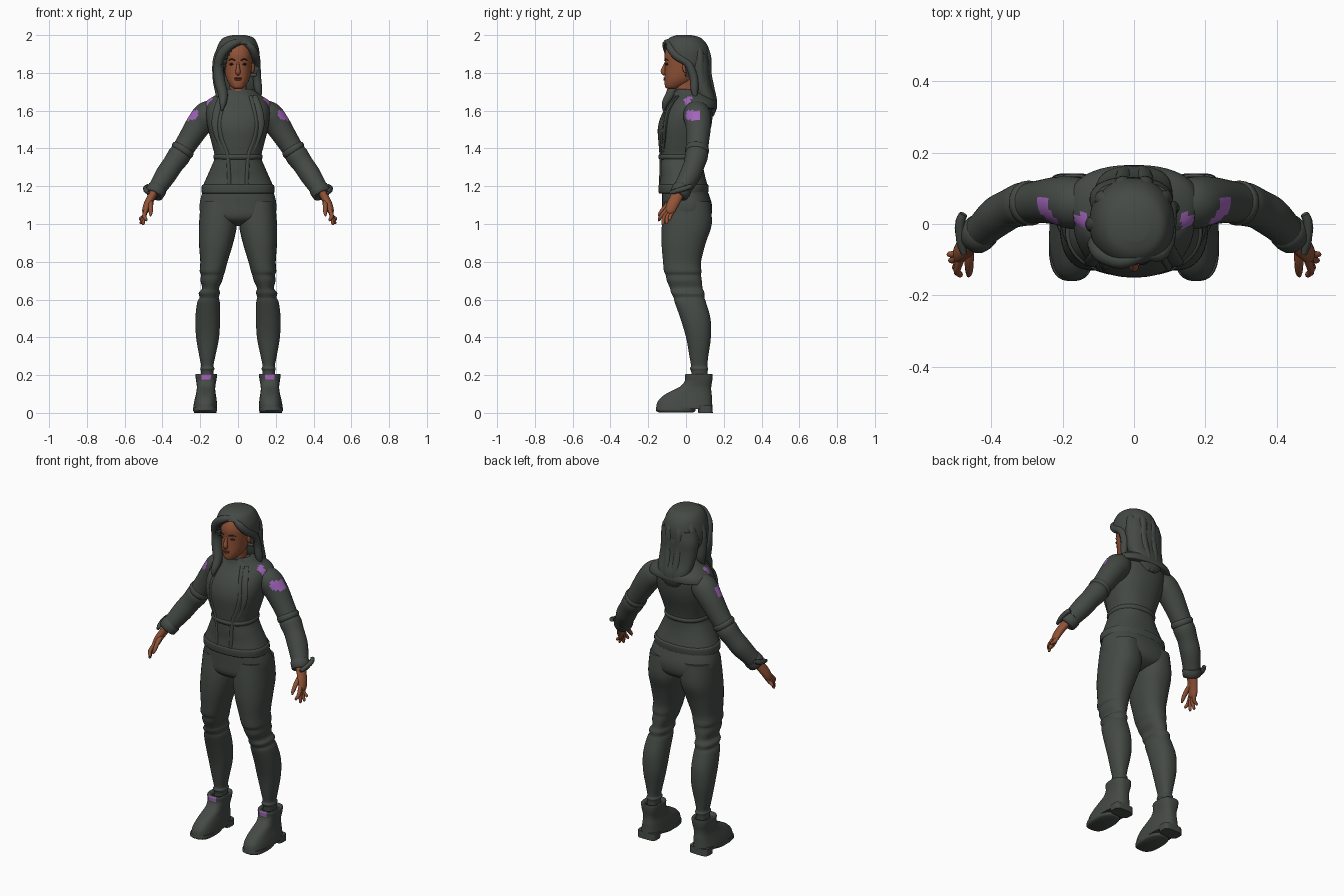
import bpy, bmesh, math
from mathutils import Vector


def material(name, rgb):
    m = bpy.data.materials.new(name)
    m.diffuse_color = (*rgb, 1)
    return m


CLOTH = material("dark_green_grey", (0.058, 0.068, 0.060))
SKIN = material("brown_skin", (0.28, 0.085, 0.038))
LIP = material("dark_lip", (0.20, 0.05, 0.03))
EYE = material("dark_eye", (0.03, 0.018, 0.014))
PURPLE = material("purple_patch", (0.36, 0.13, 0.50))


def spline(rows, k):
    """Catmull-Rom interpolation through rows of numbers."""
    out = []
    for i in range(len(rows) - 1):
        a, b, c, d = rows[max(i - 1, 0)], rows[i], rows[i + 1], rows[min(i + 2, len(rows) - 1)]
        for j in range(k):
            t = j / k
            out.append([q + 0.5 * t * (r - p + t * (2 * p - 5 * q + 4 * r - s + t * (3 * (q - r) + s - p)))
                        for p, q, r, s in zip(a, b, c, d)])
    return out + [list(rows[-1])]


def loft(name, loops, mat, rule=None, angle=50):
    """Skin closed loops; faces whose centre meets the rule turn purple."""
    bm = bmesh.new()
    rings = [[bm.verts.new(co) for co in loop] for loop in loops]
    n = len(rings[0])
    for a, b in zip(rings, rings[1:]):
        for i in range(n):
            bm.faces.new((a[i], a[(i + 1) % n], b[(i + 1) % n], b[i]))
    bm.faces.new(rings[0])
    bm.faces.new(rings[-1])
    bmesh.ops.recalc_face_normals(bm, faces=bm.faces)
    for f in bm.faces:
        f.smooth = True
        if rule and rule(f.calc_center_median()):
            f.material_index = 1
    me = bpy.data.meshes.new(name)
    bm.to_mesh(me)
    bm.free()
    me.set_sharp_from_angle(angle=math.radians(angle))
    me.materials.append(mat)
    me.materials.append(PURPLE)
    ob = bpy.data.objects.new(name, me)
    bpy.context.collection.objects.link(ob)
    return ob


def stack(name, rows, mat, s=1, p=2.3, n=32, k=4, rule=None, shape=None):
    """Loft of level sections: (z, x0, x1, y0, y1)."""
    loops = []
    for z, x0, x1, y0, y1 in spline(rows, k):
        loop = []
        for i in range(n):
            a = 2 * math.pi * (i + 0.5) / n
            c, d = math.cos(a), math.sin(a)
            co = Vector((s * ((x0 + x1) / 2 + (x1 - x0) / 2 * math.copysign(abs(c) ** (2 / p), c)),
                         (y0 + y1) / 2 + (y1 - y0) / 2 * math.copysign(abs(d) ** (2 / p), d), z))
            loop.append(shape(co) if shape else co)
        loops.append(loop)
    return loft(name, loops, mat, rule)


def even(rows):
    """Sections symmetric in x: (z, half width, y0, y1)."""
    return [(z, -w, w, a, b) for z, w, a, b in rows]


def tube(name, pts, mat, s=1, flat=1, n=12, k=4, rule=None):
    """Loft along a path of (x, y, z, radius)."""
    pts = spline(pts, k)
    loops = []
    for i, (x, y, z, r) in enumerate(pts):
        t = (Vector(pts[min(i + 1, len(pts) - 1)][:3]) - Vector(pts[max(i - 1, 0)][:3])).normalized()
        u = t.cross(Vector((0, 1, 0.01))).normalized()
        v = u.cross(t)
        loop = []
        for j in range(n):
            a = 2 * math.pi * j / n
            co = Vector((x, y, z)) + r * (u * math.cos(a) + v * flat * math.sin(a))
            co.x *= s
            loop.append(co)
        loops.append(loop)
    return loft(name, loops, mat, rule)


def ball(name, loc, size, mat):
    bpy.ops.mesh.primitive_uv_sphere_add(segments=16, ring_count=10, radius=1, location=loc)
    ob = bpy.context.object
    ob.name, ob.scale = name, size
    ob.data.materials.append(mat)
    ob.data.shade_smooth()


# Jacket body, hem band, collar and trouser seat
jacket = [(1.17, .186, -.138, .112), (1.2, .186, -.142, .115), (1.25, .165, -.138, .102), (1.3, .143, -.14, .092),
          (1.355, .124, -.14, .09), (1.42, .138, -.145, .105), (1.5, .158, -.15, .13), (1.56, .168, -.137, .14),
          (1.61, .168, -.112, .14), (1.65, .15, -.085, .125), (1.68, .10, -.068, .09), (1.705, .06, -.062, .06)]
stack("jacket_body", even(jacket), CLOTH, n=48)
stack("jacket_hem", even([(1.163, .186, -.137, .111), (1.165, .192, -.144, .117), (1.19, .193, -.147, .12),
                          (1.205, .19, -.146, .119), (1.21, .182, -.14, .112)]), CLOTH, n=48)
stack("waist_seam", even([(1.34, .122, -.138, .088), (1.35, .13, -.146, .096), (1.362, .13, -.146, .096),
                          (1.372, .122, -.138, .088)]), CLOTH, n=48, k=2)
stack("collar", even([(1.61, .17, -.04, .15), (1.615, .185, -.05, .165), (1.65, .168, -.055, .158),
                      (1.685, .115, -.055, .12), (1.715, .075, -.052, .08), (1.70, .06, -.045, .06)]),
      CLOTH, n=48, k=6, rule=lambda c: .133 < abs(c.x) < .168 and -.015 < c.y < .03)
stack("trouser_seat", even([(1.25, .15, -.11, .09), (1.18, .185, -.125, .113), (1.1, .204, -.127, .138),
                            (1.04, .19, -.125, .132), (1.01, .12, -.10, .10), (.99, .05, -.05, .05)]), CLOTH, n=40)


def chest_y(x, z):
    """Front surface of the jacket at x, z."""
    for (z0, *a), (z1, *b) in zip(jacket, jacket[1:]):
        if z0 <= z <= z1:
            w, f, r = [p + (q - p) * (z - z0) / (z1 - z0) for p, q in zip(a, b)]
            return (f + r) / 2 + (f - r) / 2 * (1 - min(abs(x) / w, 1) ** 2.3) ** (1 / 2.3)


leg = [(1.12, .01, .197, -.115, .128), (1.0, .005, .207, -.128, .137), (.9, .025, .207, -.13, .105),
       (.8, .055, .20, -.122, .08), (.75, .068, .203, -.117, .082), (.73, .075, .196, -.108, .08),
       (.70, .083, .199, -.102, .084), (.66, .10, .19, -.085, .088), (.635, .095, .208, -.079, .098),
       (.61, .102, .204, -.066, .098), (.585, .096, .216, -.06, .106), (.5, .095, .226, -.03, .13),
       (.4, .10, .222, 0, .132), (.3, .12, .205, .018, .118), (.25, .13, .195, .026, .113),
       (.235, .124, .20, .02, .118), (.215, .13, .196, .028, .114), (.15, .13, .195, .03, .115)]
boot = [(.17, .135, .20, .03, .115), (.2, .128, .207, .018, .122), (.206, .115, .222, 0, .137),
        (.198, .111, .226, -.006, .141), (.17, .115, .222, -.006, .139), (.14, .12, .218, -.03, .134),
        (.115, .12, .22, -.08, .134), (.09, .116, .225, -.122, .137), (.06, .112, .232, -.15, .138),
        (.03, .11, .237, -.158, .14), (.02, .112, .236, -.157, .138)]
arm = [(.12, .05, 1.6, .06), (.165, .058, 1.575, .073), (.208, .065, 1.525, .068), (.26, .063, 1.445, .06),
       (.295, .058, 1.39, .057), (.313, .055, 1.36, .061), (.345, .043, 1.315, .056), (.382, .022, 1.26, .056),
       (.42, -.012, 1.2, .049), (.445, -.036, 1.157, .045)]
# Fingers: knuckle y, then tip x, y, z
fingers = [(-.105, .487, -.142, 1.015), (-.093, .502, -.122, .995), (-.08, .513, -.102, 1.0), (-.067, .517, -.085, 1.02)]

for side, s in (("left", 1), ("right", -1)):
    # Trouser legs and boots
    stack(side + "_trouser_leg", leg, CLOTH, s)
    stack(side + "_boot", boot, CLOTH, s, p=2.7, n=48,
          rule=lambda c: .176 < c.z < .203 and abs(abs(c.x) - .17) < .024 and c.y < .008)
    stack(side + "_sole", [(.03, .111, .237, -.158, .05), (.012, .11, .239, -.16, .05),
                           (.003, .118, .23, -.145, .04)], CLOTH, s, p=2.7, k=2)
    stack(side + "_heel", [(.04, .113, .234, .06, .139), (0, .115, .234, .065, .142)], CLOTH, s, p=4, k=1)
    # Sleeves with shoulder patch, seams and cuffs
    tube(side + "_sleeve", arm, CLOTH, s, n=40, k=6,
         rule=lambda c: abs(c.x) > .205 and 1.55 < c.z < 1.6 and 0 < c.y < .075)
    tube(side + "_elbow_seam", [(.283, .06, 1.408, .054), (.288, .059, 1.4, .062), (.298, .058, 1.385, .063),
                                (.304, .057, 1.376, .055)], CLOTH, s, n=24, k=2)
    tube(side + "_cuff", [(.425, -.018, 1.19, .044), (.427, -.02, 1.187, .052), (.446, -.037, 1.157, .05),
                          (.449, -.04, 1.152, .036)], CLOTH, s, n=24, k=2)
    tube(side + "_cuff_tab", [(.478, .028, 1.20, .012), (.488, 0, 1.19, .014), (.484, -.05, 1.175, .014),
                              (.476, -.085, 1.165, .008)], CLOTH, s, n=8)
    # Open jacket edge and lapel
    edge = [(.065, 1.675), (.085, 1.6), (.095, 1.52), (.08, 1.44), (.055, 1.37), (.048, 1.28), (.045, 1.175)]
    tube(side + "_jacket_edge", [(x, chest_y(x, z) + .003, z, .011) for x, z in edge], CLOTH, s, flat=.8, n=8)
    tube(side + "_lapel", [(x + .018, chest_y(x + .018, z) + .006, z, r) for (x, z), r in
                           zip(edge[:5], (.02, .028, .026, .016, .006))], CLOTH, s, flat=.45)
    # Hand
    tube(side + "_palm", [(.445, -.04, 1.17, .024), (.46, -.052, 1.14, .022), (.478, -.07, 1.105, .021),
                          (.49, -.084, 1.07, .018), (.493, -.088, 1.055, .01)], SKIN, s, flat=1.5, n=16)
    for i, (ky, x, y, z) in enumerate(fingers):
        tube(f"{side}_finger_{i + 1}", [(.484, ky + .01, 1.085, .011), (.496, (ky + y) / 2 - .006, 1.045, .0105),
                                        (x, y, z + .008, .008), (x, y, z, .003)], SKIN, s, n=10)
    tube(side + "_thumb", [(.462, -.065, 1.125, .014), (.462, -.105, 1.095, .013), (.462, -.135, 1.06, .010),
                           (.464, -.146, 1.042, .004)], SKIN, s, n=10)
    # Face features on each side
    ball(side + "_ear", (s * .077, .0, 1.83), (.012, .02, .032), SKIN)
    ball(side + "_eye", (s * .032, -.098, 1.846), (.014, .012, .0065), EYE)
    tube(side + "_eyebrow", [(.015, -.113, 1.866, .003), (.033, -.109, 1.872, .004), (.052, -.094, 1.867, .002)],
         EYE, s, flat=.8, n=8)

# Neck, head, nose and lips
stack("neck", even([(1.66, .055, -.06, .055), (1.69, .048, -.056, .05), (1.74, .046, -.052, .055),
                    (1.78, .05, -.05, .06)]), SKIN)
stack("head", even([(1.716, .018, -.098, -.05), (1.724, .034, -.11, -.02), (1.75, .053, -.114, .03),
                    (1.78, .065, -.113, .06), (1.82, .072, -.112, .085), (1.86, .077, -.112, .095),
                    (1.9, .077, -.113, .095), (1.94, .069, -.098, .09), (1.97, .045, -.065, .06),
                    (1.985, .01, -.01, .01)]), SKIN, p=2.15)
tube("nose", [(0, -.105, 1.86, .006), (0, -.115, 1.835, .008), (0, -.121, 1.81, .013), (0, -.115, 1.797, .012),
              (0, -.105, 1.793, .004)], SKIN, n=12)
ball("upper_lip", (0, -.112, 1.772), (.021, .008, .0045), LIP)
ball("lower_lip", (0, -.112, 1.764), (.018, .008, .005), LIP)


def hairline(co):
    """Tuck the hair cap inside the head below the hairline."""
    dx = co.x - .025
    if co.y < -.005 and co.z < 1.95 - (13 if dx > 0 else 9) * dx * dx:
        return Vector((co.x * .5, co.y * .5, co.z))
    return co


# Hair: cap, back mass and locks
stack("hair_cap", [(2.0, -.03, .04, -.05, .03), (1.987, -.075, .08, -.085, .075), (1.96, -.10, .10, -.11, .105),
                   (1.92, -.115, .112, -.121, .124), (1.87, -.124, .113, -.122, .13), (1.82, -.122, .105, -.115, .125),
                   (1.78, -.10, .095, -.08, .11)], CLOTH, p=2.1, n=64, k=6, shape=hairline)
stack("back_hair", [(1.9, -.11, .10, .01, .12), (1.84, -.124, .106, .005, .131), (1.78, -.12, .106, .015, .133),
                    (1.72, -.113, .108, .03, .143), (1.66, -.10, .10, .06, .162), (1.61, -.075, .075, .09, .162),
                    (1.57, -.035, .03, .12, .145)], CLOTH, n=40)
locks = {
    "front_lock_right": [(.04, -.08, 1.968, .012), (-.03, -.103, 1.952, .022), (-.085, -.085, 1.9, .026),
                         (-.103, -.06, 1.83, .027), (-.098, -.06, 1.76, .029), (-.08, -.08, 1.69, .026),
                         (-.08, -.11, 1.64, .018), (-.085, -.12, 1.6, .004)],
    "front_lock_left": [(.03, -.085, 1.965, .012), (.07, -.085, 1.935, .02), (.092, -.05, 1.89, .022),
                        (.098, .01, 1.85, .021), (.1, .04, 1.78, .022), (.108, .045, 1.71, .02), (.118, .05, 1.66, .005)],
    "side_lock_right": [(-.08, .0, 1.95, .02), (-.108, .0, 1.87, .025), (-.108, .0, 1.78, .027),
                        (-.1, .0, 1.71, .024), (-.105, -.02, 1.65, .005)],
}
for i, x in enumerate((-.085, -.03, .03, .08)):
    b = .02 if abs(x) < .05 else -.015
    locks[f"back_lock_{i + 1}"] = [(x * .6, .05, 1.975, .012), (x, .085 + b, 1.9, .024), (x * 1.05, .09 + b, 1.8, .025),
                                   (x, .105 + b, 1.72, .025), (x * .8, .125 + b, 1.64, .02), (x * .5, .125 + b, 1.575, .004)]
for name, pts in locks.items():
    tube(name, pts, CLOTH, n=16)
